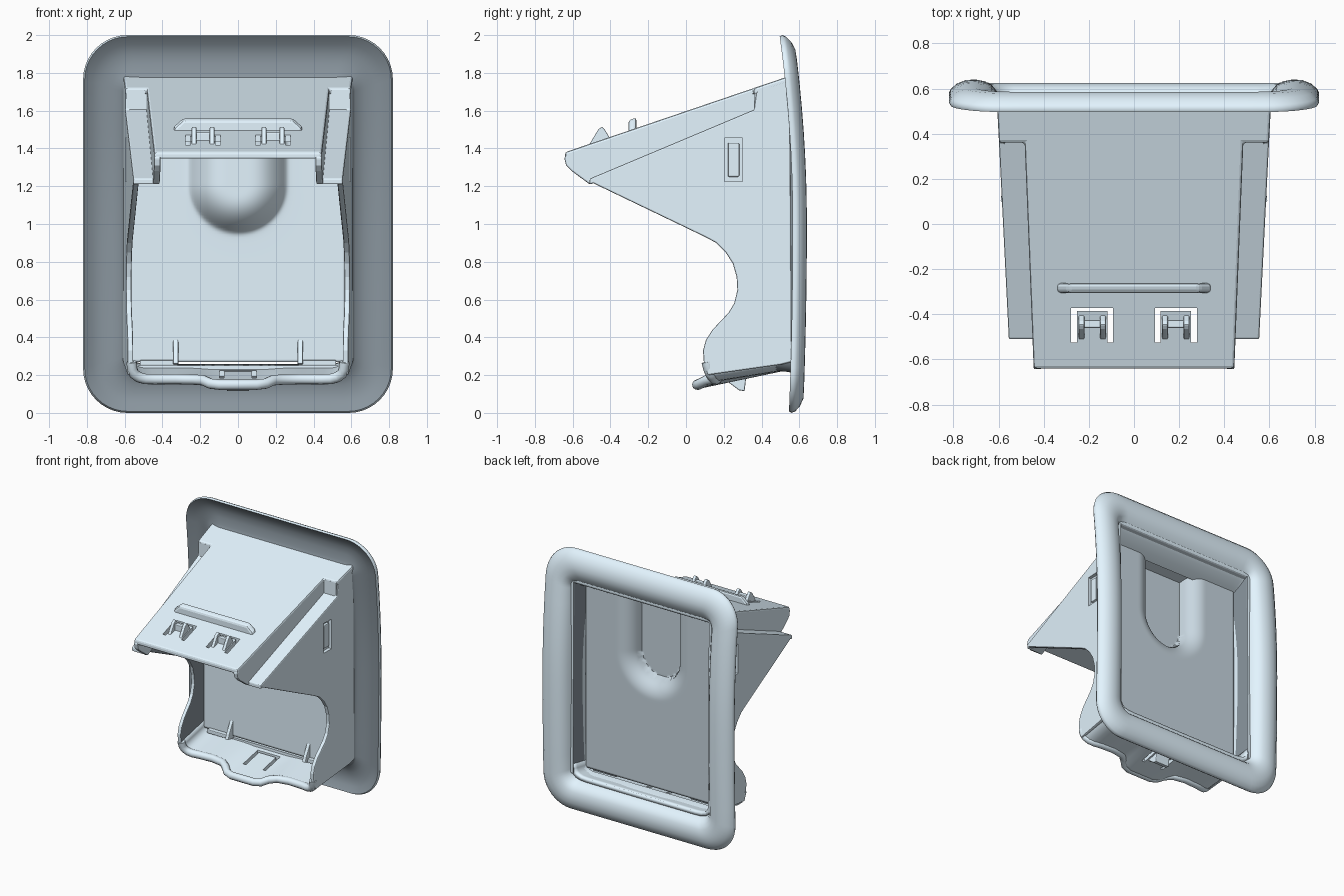
import bpy, bmesh, math

if "Cube" in bpy.data.objects:
    bpy.data.objects.remove(bpy.data.objects["Cube"])


def material(name, rgb):
    m = bpy.data.materials.new(name)
    m.diffuse_color = (*rgb, 1)
    m.use_nodes = True
    m.node_tree.nodes["Principled BSDF"].inputs["Base Color"].default_value = m.diffuse_color
    return m


LIGHT = material("pale_blue", (0.77, 0.91, 1.0))
MID = material("mid_blue_grey", (0.58, 0.68, 0.75))
DARK = material("dark_blue_grey", (0.25, 0.30, 0.34))


def finish(name, bm, bevel=0.0, angle=35, smooth=True, facing=0):
    if facing:      # open sheet: point every normal along +y or -y
        for f in bm.faces:
            f.normal_update()
            if f.normal.y * facing < 0:
                f.normal_flip()
    else:
        bmesh.ops.recalc_face_normals(bm, faces=bm.faces[:])
    me = bpy.data.meshes.new(name)
    bm.to_mesh(me)
    bm.free()
    for m in (LIGHT, MID, DARK):
        me.materials.append(m)
    ob = bpy.data.objects.new(name, me)
    bpy.context.collection.objects.link(ob)
    bpy.ops.object.select_all(action='DESELECT')
    ob.select_set(True)
    bpy.context.view_layer.objects.active = ob
    if smooth:
        bpy.ops.object.shade_smooth_by_angle(angle=math.radians(angle))
    if bevel:
        m = ob.modifiers.new("bevel", 'BEVEL')
        m.width, m.segments = bevel, 2
        m.limit_method, m.angle_limit = 'ANGLE', math.radians(40)
    return ob


def prism(name, pts, fa, fb, bevel=0.008, inner=0):
    """Solid between two mapped copies of a 2D outline; inner = material of the second side."""
    bm = bmesh.new()
    a = [bm.verts.new(fa(*p)) for p in pts]
    b = [bm.verts.new(fb(*p)) for p in pts]
    bm.faces.new(a)
    bm.faces.new(b[::-1]).material_index = inner
    n = len(pts)
    for i in range(n):
        j = (i + 1) % n
        bm.faces.new((a[i], b[i], b[j], a[j]))
    return finish(name, bm, bevel, smooth=False)


def box(name, x0, x1, y0, y1, z0, z1, bevel=0.0):
    return prism(name, [(x0, y0), (x1, y0), (x1, y1), (x0, y1)],
                 lambda x, y: (x, y, z0), lambda x, y: (x, y, z1), bevel)


def cut(ob, *args):
    c = box("cutter", *args)
    c.hide_render = True
    c.hide_viewport = True
    m = ob.modifiers.new("cut", 'BOOLEAN')
    m.operation, m.object, m.solver = 'DIFFERENCE', c, 'EXACT'


def solidify(ob, t):
    m = ob.modifiers.new("thickness", 'SOLIDIFY')
    m.thickness, m.offset = t, 0


def top(y):      # roof height
    return 1.38 + (y + 0.64) * 0.34


def ledge(y):    # stepped shoulder height
    return 1.24 + (y + 0.51) * 0.42


def xo(y):       # outer half width of housing
    return 0.58 + 0.05 * y


def xi(y):       # half width of raised roof
    return 0.47 + 0.04 * y


def crown(z):    # curved back of the flange
    return 0.64 - (0.07 if z > 1 else 0.02) * (z - 1) ** 2


# Rolled flange and throat: rounded-rectangle rings lofted through a closed section
def ring(d):
    r, hw, hz = max(0.235 - 0.7 * d, 0.06), 0.82 - d, 1.0 - d
    pts = []
    for k, (sx, sz) in enumerate(((1, 1), (-1, 1), (-1, -1), (1, -1))):
        for i in range(11):
            a = math.pi / 2 * (k + i / 10)
            pts.append((sx * (hw - r) + r * math.cos(a), 1 + sz * (hz - r) + r * math.sin(a)))
        p = pts[-1]
        kx, kz = ((-1, 1), (-1, -1), (1, -1), (1, 1))[k]
        q = (kx * (hw - r), 1 + kz * hz) if k % 2 == 0 else (kx * hw, 1 + kz * (hz - r))
        pts += [(p[0] + (q[0] - p[0]) * t / 12, p[1] + (q[1] - p[1]) * t / 12) for t in range(1, 12)]
    return pts


section = [(0.008, -0.075), (0.0, -0.06), (0.008, -0.042), (0.035, -0.018), (0.075, -0.002),
           (0.12, 0), (0.16, -0.008), (0.19, -0.024), (0.215, -0.055), (0.232, -0.1), (0.245, -0.16), (0.25, -0.22),
           (0.23, -0.22), (0.223, -0.14), (0.216, -0.08), (0.2, -0.06), (0.15, -0.045), (0.1, -0.038), (0.05, -0.05)]
bm = bmesh.new()
rings = []
for d, o in section:
    row = []
    for x, z in ring(d):
        y = crown(z) + o
        row.append(bm.verts.new((x, y, min(z, top(y) - 0.06 * (d - 0.2) / 0.05 - 0.008) if d > 0.2 else z)))
    rings.append(row)
for s, (A, B) in enumerate(zip(rings, rings[1:] + rings[:1])):
    for i in range(len(A)):
        j = (i + 1) % len(A)
        bm.faces.new((A[i], A[j], B[j], B[i])).material_index = 0 if s < 12 else 2
finish("flange", bm, angle=60)

# Sloping roof, with snap tongues and rib
half = [(xi(-0.64), -0.64), (xi(0.36), 0.36), (xo(0.36), 0.36), (xo(0.56), 0.55)]
roof = prism("roof", half + [(-x, y) for x, y in half[::-1]],
             lambda x, y: (x, y, top(y)), lambda x, y: (x, y, top(y) - 0.038), 0.012, 1)
for s in (-1, 1):
    c = s * 0.185
    for e in (-1, 1):
        cut(roof, c + e * 0.08 - 0.013, c + e * 0.08 + 0.013, -0.525, -0.372, 1.2, 1.7)
    cut(roof, c - 0.075, c + 0.075, -0.385, -0.372, 1.2, 1.7)
    prof = [(-0.52, top(-0.53) - 0.01), (-0.465, 1.5), (-0.445, 1.515), (-0.43, 1.5), (-0.395, top(-0.4) - 0.02)]
    for e in (-1, 1):
        prism("snap_ramp", prof, lambda y, z: (c + e * 0.035, y, z), lambda y, z: (c + e * 0.06, y, z), 0.005)
    box("snap_bridge", c - 0.05, c + 0.05, -0.46, -0.425, 1.43, 1.485, 0.005)
prism("roof_rib", [(-0.345, -0.02), (-0.335, 0.015), (-0.29, 0.055), (0.29, 0.055), (0.335, 0.015), (0.345, -0.02)],
      lambda x, h: (x, -0.305, top(-0.305) + h), lambda x, h: (x, -0.262, top(-0.262) + h), 0.015)

# Stepped shoulders and cut-away side walls
wall = [(-0.51, 1.24), (0.36, 1.605), (0.375, 1.715), (0.55, 1.775), (0.56, 0.27), (0.5, 0.255), (0.115, 0.2),
        (0.095, 0.26), (0.09, 0.33), (0.105, 0.385), (0.14, 0.44), (0.225, 0.53), (0.255, 0.58), (0.272, 0.65),
        (0.268, 0.72), (0.248, 0.79), (0.21, 0.85), (0.16, 0.9), (0.1, 0.932), (-0.51, 1.225)]
step = [(-0.625, 1.375), (-0.645, 1.35), (-0.635, 1.31), (-0.605, 1.28), (-0.51, 1.21), (0.37, 1.58), (0.37, 1.71)]
for s in (-1, 1):
    w = prism("side_wall", wall, lambda y, z: (s * xo(y), y, z), lambda y, z: (s * (xo(y) - 0.03), y, z), 0.008, 2)
    cut(w, s * 0.59 - 0.1, s * 0.59 + 0.1, 0.205, 0.298, 1.225, 1.455)
    box("wall_clip", s * 0.572 - 0.012, s * 0.572 + 0.012, 0.222, 0.282, 1.25, 1.43, 0.006)
    box("clip_backing", s * 0.56 - 0.006, s * 0.56 + 0.006, 0.195, 0.305, 1.215, 1.465)
    prism("shoulder_step", step, lambda y, z: (s * xi(y), y, z), lambda y, z: (s * (xi(y) - 0.035), y, z))
    prism("shoulder_ledge", [(xi(-0.51) - 0.03, -0.51), (xo(-0.51), -0.51), (xo(0.38), 0.38), (xi(0.38) - 0.03, 0.38)],
          lambda x, y: (s * x, y, ledge(y)), lambda x, y: (s * x, y, ledge(y) - 0.032), 0.008, 1)
    x0, x1 = sorted((s * 0.455, s * 0.59))
    box("shoulder_end", x0, x1, 0.36, 0.385, 1.59, 1.71)

# Floor tray with rounded corners and a wavy front
prof = [(0, -0.025, 0.05), (0.1, -0.025, 0.05), (0.15, -0.022, 0.065), (0.19, -0.01, 0.1), (0.24, 0, 0.14),
        (0.34, 0, 0.155), (0.46, 0, 0.15), (0.51, 0.003, 0.14), (0.545, 0.014, 0.13), (0.57, 0.034, 0.12),
        (0.58, 0.06, 0.11), (0.584, 0.1, 0.1)]
full = [(-x, h, y) for x, h, y in prof[:0:-1]] + prof
bm = bmesh.new()
cols = []
for x, h, yf in full:
    col = []
    for i in range(13):
        t = i / 12
        y = yf + (0.55 - yf) * t
        hh = h * (1 - t) if h < 0 else h
        col.append(bm.verts.new((x * xo(y) / 0.6, y, 0.18 + 0.16 * (y - 0.15) + hh)))
    cols.append(col)
for A, B in zip(cols, cols[1:]):
    for i in range(12):
        bm.faces.new((A[i], A[i + 1], B[i + 1], B[i]))
floor = finish("floor_tray", bm)
solidify(floor, 0.03)
for s in (-1, 1):
    cut(floor, s * 0.085 - 0.012, s * 0.085 + 0.012, 0.2, 0.38, 0.1, 0.35)
cut(floor, -0.09, 0.09, 0.36, 0.38, 0.1, 0.35)
prism("floor_snap", [(0.2, 0.18), (0.28, 0.12), (0.31, 0.115), (0.32, 0.2)],
      lambda y, z: (-0.06, y, z), lambda y, z: (0.06, y, z), 0.006)

# Rounded lip along the tray front
cu = bpy.data.curves.new("tray_lip", 'CURVE')
cu.dimensions, cu.bevel_depth, cu.bevel_resolution, cu.use_fill_caps = '3D', 0.028, 3, True
cu.materials.append(LIGHT)
sp = cu.splines.new('POLY')
sp.points.add(len(full) - 1)
for p, (x, h, yf) in zip(sp.points, full):
    p.co = (x * 0.965, yf + 0.01, 0.178 + 0.16 * (yf - 0.15) + h + (0.012 if abs(x) < 0.2 else 0), 1)
bpy.context.collection.objects.link(bpy.data.objects.new("tray_lip", cu))


# Inner flap: bulging front sheet, and back sheet with a rounded-over finger recess
def inset(x, z, r, zc):
    return r - (abs(x) if z > zc else math.hypot(x, z - zc))


def front_y(x, z):
    d = inset(x, z, 0.255, 1.21)
    d = (d + math.sqrt(d * d + 0.0001)) / 2
    return 0.395 - 0.17 * (1 - (1 - min(d / 0.2, 1)) ** 2.5)


def back_y(x, z):
    t = min(max(inset(x, z, 0.305, 1.25) / 0.125, 0), 1)
    return 0.413 - 0.125 * (1 - math.sqrt(1 - t * t))


NX, NZ = 90, 100
for name, fy, facing, mat in (("flap_front", front_y, -1, 0), ("flap_back", back_y, 1, 1)):
    bm = bmesh.new()
    grid = []
    for i in range(NX + 1):
        x = -0.565 + 1.13 * i / NX
        zt = top(fy(x, 1.7)) - 0.03
        zs = [0.27 + (zt - 0.27) * k / NZ for k in range(NZ + 1)]
        grid.append([bm.verts.new((x, fy(x, z), z)) for z in zs])
    for A, B in zip(grid, grid[1:]):
        for k in range(NZ):
            bm.faces.new((A[k], A[k + 1], B[k + 1], B[k])).material_index = mat
    solidify(finish(name, bm, angle=60, facing=facing), 0.006)

# Flap hinge fins and pivots
for s in (-1, 1):
    prism("flap_fin", [(0.4, 0.25), (0.33, 0.26), (0.345, 0.3), (0.4, 0.4)],
          lambda y, z: (s * 0.33 - 0.014, y, z), lambda y, z: (s * 0.33 + 0.014, y, z), 0.006)
    box("flap_pivot", s * 0.42 - 0.1, s * 0.42 + 0.1, 0.36, 0.4, 0.25, 0.28, 0.006)
